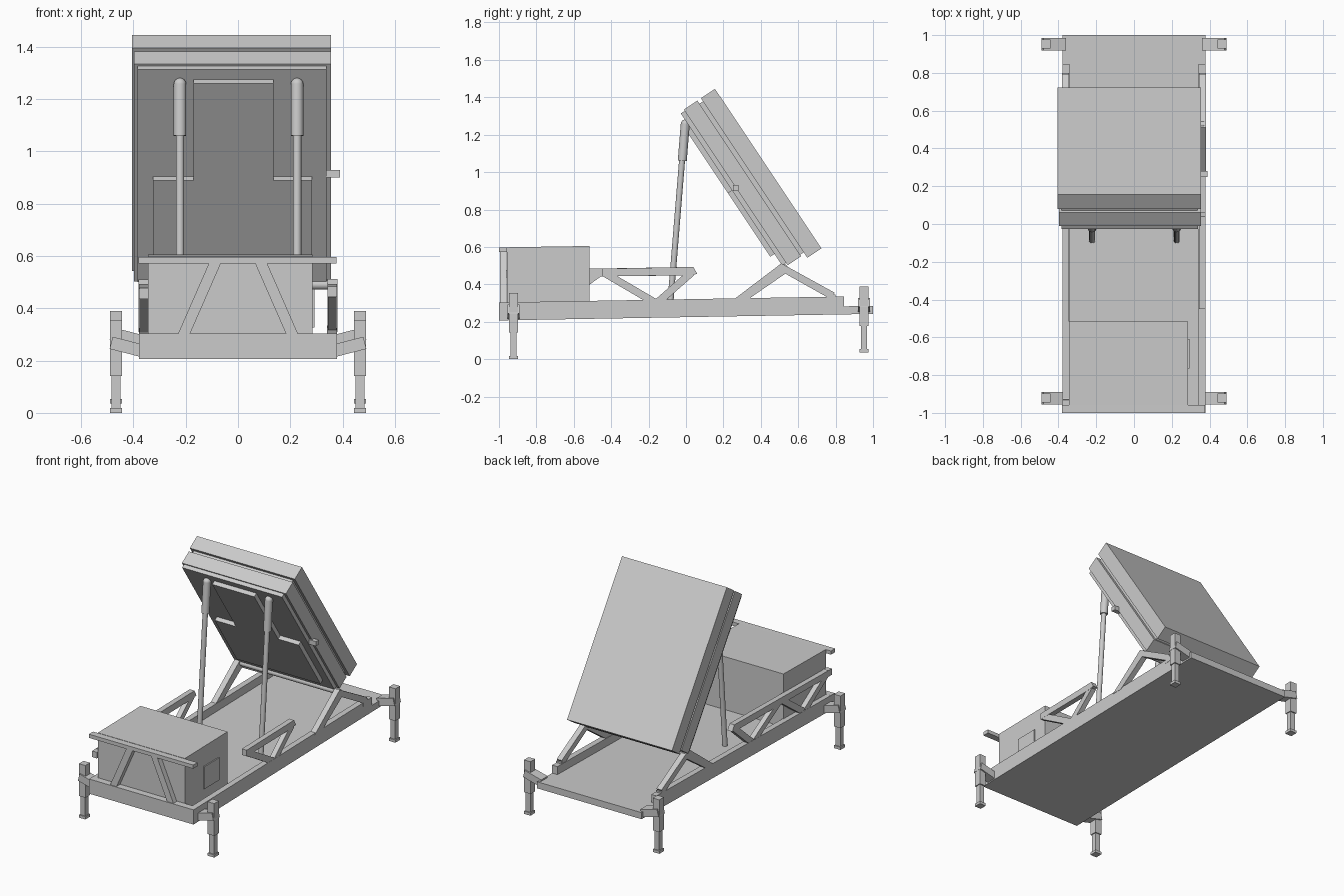
import bpy, bmesh, math
from mathutils import Vector, Matrix

if "Cube" in bpy.data.objects:
    bpy.data.objects.remove(bpy.data.objects["Cube"])


def finish(name, bm):
    bmesh.ops.recalc_face_normals(bm, faces=bm.faces)
    mesh = bpy.data.meshes.new(name)
    bm.to_mesh(mesh)
    bm.free()
    ob = bpy.data.objects.new(name, mesh)
    bpy.context.collection.objects.link(ob)
    return ob


def prism(name, pts, a, b, axis='x'):
    """Extrude a profile: (y, z) points along x, or (x, z) points along y."""
    bm = bmesh.new()
    def at(t):
        return [bm.verts.new((t, p, q) if axis == 'x' else (p, t, q)) for p, q in pts]
    lo, hi = at(a), at(b)
    bm.faces.new(lo)
    bm.faces.new(hi)
    n = len(pts)
    for i in range(n):
        bm.faces.new((lo[i], lo[(i + 1) % n], hi[(i + 1) % n], hi[i]))
    return finish(name, bm)


def box(name, x0, x1, y0, y1, z0, z1):
    return prism(name, [(y0, z0), (y1, z0), (y1, z1), (y0, z1)], x0, x1)


def strut(name, p, q, width, a, b, axis='x'):
    p, q = Vector(p), Vector(q)
    d = (q - p).normalized()
    s = Vector((-d.y, d.x)) * width / 2
    return prism(name, [p - s, q - s, q + s, p + s], a, b, axis)


def tube(name, p, q, r, ball=False):
    p, q = Vector(p), Vector(q)
    rot = (q - p).to_track_quat('Z', 'Y').to_matrix().to_4x4()
    bm = bmesh.new()
    bmesh.ops.create_cone(bm, cap_ends=True, segments=24, radius1=r, radius2=r,
                          depth=(q - p).length,
                          matrix=Matrix.Translation((p + q) / 2) @ rot)
    if ball:
        bmesh.ops.create_uvsphere(bm, u_segments=24, v_segments=12, radius=r,
                                  matrix=Matrix.Translation(q) @ rot)
    ob = finish(name, bm)
    bpy.context.view_layer.objects.active = ob
    ob.select_set(True)
    bpy.ops.object.shade_smooth_by_angle(angle=math.radians(40))
    ob.select_set(False)
    return ob


SIDES = (('left', -1), ('right', 1))

# Gently sloping deck, raised side rails and front beam
prism('deck_floor', [(-1, .207), (1, .242), (1, .285), (-1, .25)], -.378, .378)
for side, s in SIDES:
    prism(side + '_rail', [(-1, .207), (.845, .24), (.845, .335), (-1, .303)],
          s * .378, s * .34)
prism('front_beam', [(-1, .207), (-.957, .208), (-.957, .304), (-1, .303)], -.378, .378)

# Equipment cabinet with side door
prism('cabinet', [(-.957, .25), (-.515, .255), (-.515, .605), (-.957, .598)], -.345, .285)
box('cabinet_door', .28, .293, -.765, -.61, .327, .473)

# Front guard frame
box('front_guard_bar', -.38, .376, -1, -.957, .572, .596)
for side, s in SIDES:
    strut(side + '_guard_strut', (s * .212, .29), (s * .085, .58), .042, -.995, -.96, 'y')

# Side trusses: the left one runs past the cabinet, the right one stops behind it
for side, s in SIDES:
    y0 = -.97 if s < 0 else -.45
    zt = .49 + .015 * y0
    prism(side + '_truss_top', [(y0, zt - .04), (.01, .448), (.06, .455),
                                (.04, .493), (y0, zt)], s * .378, s * .343)
    legs = [(-.15, .03), (-.17, -.44)]
    if s < 0:
        legs += [(-.68, -.46), (-.70, -.94)]
    for i, (yb, yt) in enumerate(legs):
        strut(f'{side}_truss_strut_{i}', (yb, .305), (yt, .463), .04, s * .377, s * .344)

# Hinge supports under the tilted panel
for side, s in SIDES:
    prism(side + '_hinge_front_leg', [(.25, .315), (.325, .315), (.55, .47), (.51, .512)],
          s * .38, s * .343)
    prism(side + '_hinge_rear_leg', [(.51, .512), (.49, .48), (.775, .32), (.795, .355)],
          s * .38, s * .343)
    box(side + '_hinge_foot', s * .38, s * .343, .755, .8, .31, .345)
tube('hinge_shaft', (-.37, .525, .49), (.37, .525, .49), .018)

# Tilted panel: u runs down its slope, n runs out of its underside
U, N, P = Vector((.555, -.832)), Vector((-.832, -.555)), Vector((.155, 1.445))


def slab(name, u0, u1, n0, n1, x0, x1):
    pts = [P + U * u + N * n for u, n in ((u0, n0), (u1, n0), (u1, n1), (u0, n1))]
    return prism(name, pts, x0, x1)


slab('panel_outer_slab', 0, 1.025, 0, .09, -.405, .355)
slab('panel_spacer', .02, .99, .085, .118, -.385, .335)
slab('panel_inner_slab', 0, 1.0, .113, .2, -.398, .355)
slab('panel_underside_plate', .008, .985, .195, .225, -.385, .338)
slab('underside_upper_box', .054, .51, .22, .252, -.17, .135)
slab('underside_lower_box', .5, .91, .22, .252, -.325, .283)
box('panel_side_bracket', .33, .39, .25, .28, .9, .93)

# Telescopic lifting rams
for side, x in (('left', -.222), ('right', .226)):
    tube(side + '_ram_rod', (x, -.086, .27), (x, -.018, 1.1), .016)
    tube(side + '_ram_sleeve', (x, -.02, 1.06), (x, -.004, 1.257), .024, ball=True)

# Four levelling jacks on angled arms
for end, y, dz in (('front', -.922, 0), ('rear', .952, .036)):
    for side, s in SIDES:
        n = f'{end}_{side}_jack'
        strut(n + '_arm', (s * .365, .237 + dz), (s * .485, .268 + dz), .048,
              y - .033, y + .033, 'y')
        box(n + '_column', s * .49, s * .443, y - .024, y + .024, .142 + dz, .353 + dz)
        box(n + '_leg', s * .484, s * .449, y - .017, y + .017, .01 + dz, .15 + dz)
        box(n + '_foot', s * .49, s * .443, y - .024, y + .024, dz, .018 + dz)
